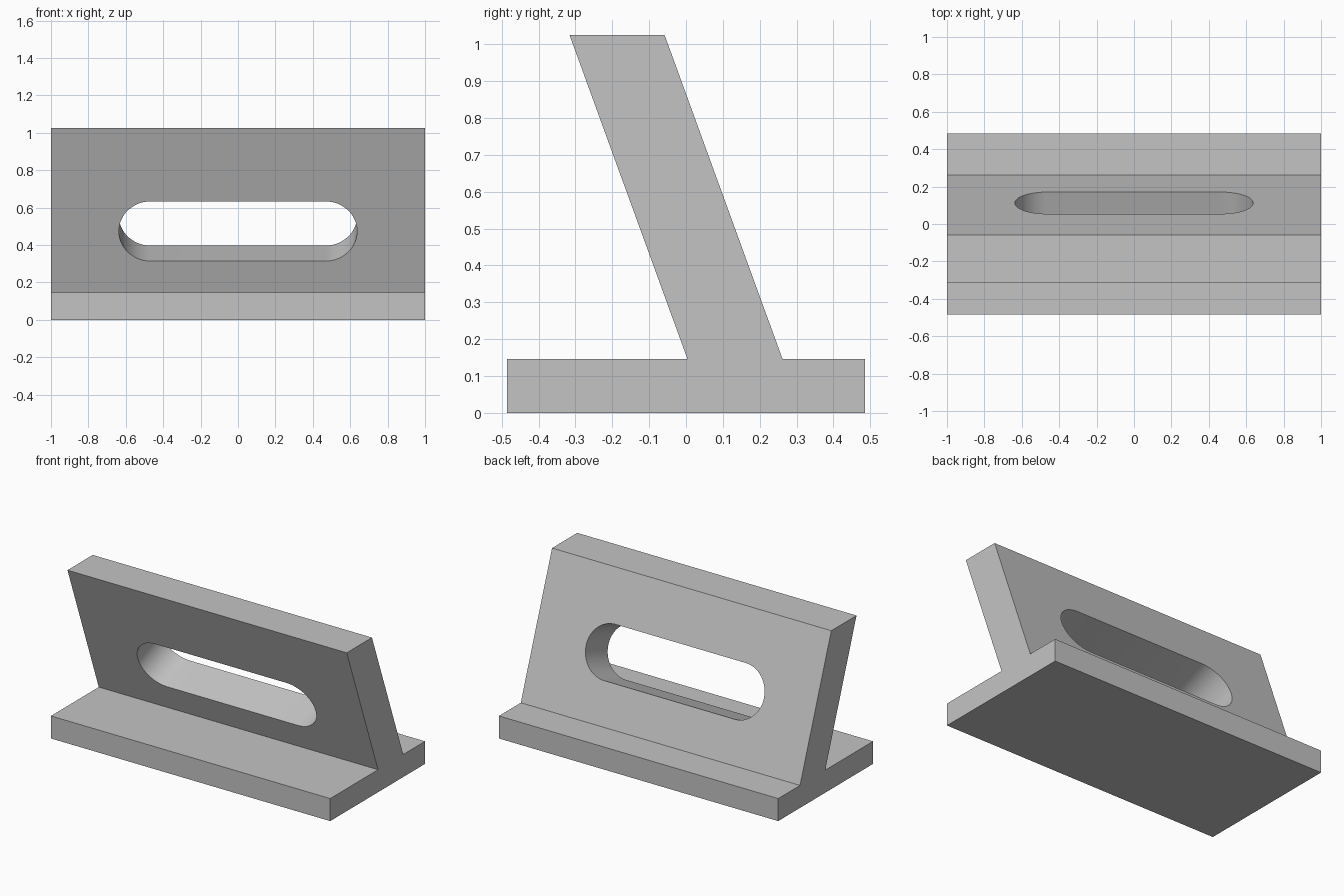
import bpy, bmesh, math
from mathutils import Matrix, Vector

cube = bpy.data.objects.get("Cube")
if cube:
    bpy.data.objects.remove(cube, do_unlink=True)

grey = bpy.data.materials.new("plain grey")
grey.use_nodes = True
colour = (0.55, 0.55, 0.55, 1)
grey.diffuse_color = colour
grey.node_tree.nodes["Principled BSDF"].inputs["Base Color"].default_value = colour


def extrude_outline(name, points, direction):
    """Make a closed solid by extruding a flat outline."""
    bm = bmesh.new()
    face = bm.faces.new([bm.verts.new(p) for p in points])
    result = bmesh.ops.extrude_face_region(bm, geom=[face], use_keep_orig=True)
    moved = [v for v in result["geom"] if isinstance(v, bmesh.types.BMVert)]
    bmesh.ops.translate(bm, verts=moved, vec=direction)
    bmesh.ops.recalc_face_normals(bm, faces=bm.faces)
    mesh = bpy.data.meshes.new(name)
    bm.to_mesh(mesh)
    bm.free()
    mesh.materials.append(grey)
    obj = bpy.data.objects.new(name, mesh)
    bpy.context.collection.objects.link(obj)
    return obj


# Foot and leaning wall as one cross-section swept along x
half_depth, foot, top, lean = 0.485, 0.146, 1.025, math.radians(20)
front, back = 0.004, 0.262
shift = (top - foot) * math.tan(lean)
profile = [(-half_depth, 0), (half_depth, 0), (half_depth, foot), (back, foot),
           (back - shift, top), (front - shift, top), (front, foot), (-half_depth, foot)]
bracket = extrude_outline("angled_bracket", [(-1, y, z) for y, z in profile], (2, 0, 0))

# Rounded slot, cut square to the wall
radius, straight, segments = 0.17, 0.467, 32
outline = []
for side, start in ((1, -math.pi / 2), (-1, math.pi / 2)):
    for i in range(segments + 1):
        a = start + math.pi * i / segments
        outline.append((side * straight + radius * math.cos(a), -0.2, radius * math.sin(a)))
place = Matrix.Translation((0, -0.002, 0.515)) @ Matrix.Rotation(lean, 4, "X")
cutter = extrude_outline("slot_cutter", [place @ Vector(p) for p in outline],
                         place.to_3x3() @ Vector((0, 0.4, 0)))
cutter.hide_render = True

bpy.ops.object.select_all(action="DESELECT")
bracket.select_set(True)
bpy.context.view_layer.objects.active = bracket
cut = bracket.modifiers.new("slot", "BOOLEAN")
cut.operation, cut.solver, cut.object = "DIFFERENCE", "EXACT", cutter
bpy.ops.object.modifier_apply(modifier=cut.name)
bpy.data.objects.remove(cutter, do_unlink=True)
bpy.ops.object.shade_smooth_by_angle(angle=math.radians(30))
